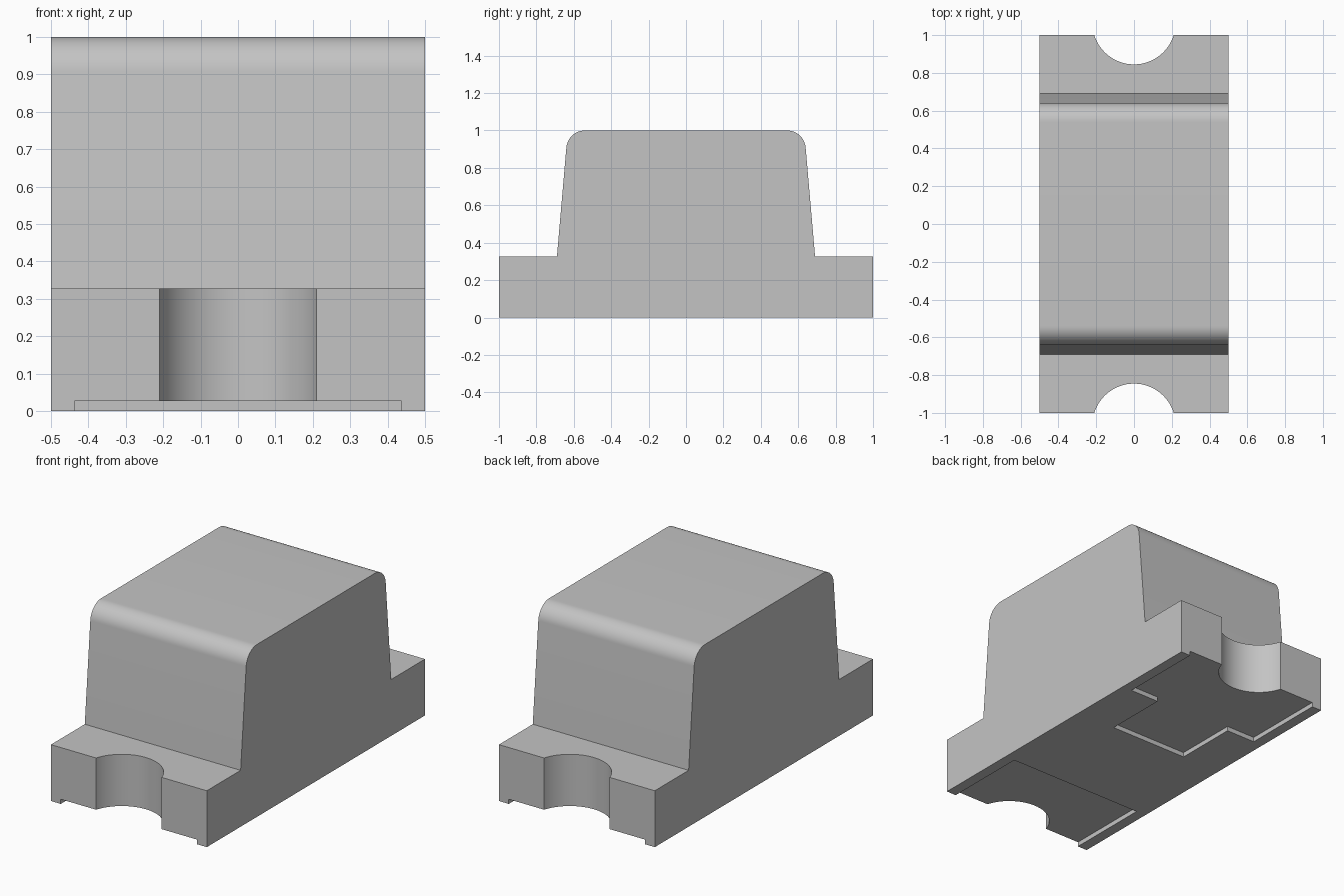
import bpy
import bmesh
from math import cos, sin, radians
from mathutils import Vector

cube = bpy.data.objects.get("Cube")
if cube:
    bpy.data.objects.remove(cube, do_unlink=True)

grey = bpy.data.materials.new("plain grey")
grey.use_nodes = True
GREY = (0.55, 0.55, 0.55, 1)
grey.diffuse_color = GREY
grey.node_tree.nodes["Principled BSDF"].inputs["Base Color"].default_value = GREY


def prism(name, outline, direction):
    """Extrude a closed 3D outline along a direction into a solid."""
    bm = bmesh.new()
    face = bm.faces.new([bm.verts.new(p) for p in outline])
    result = bmesh.ops.extrude_face_region(bm, geom=[face], use_keep_orig=True)
    moved = [v for v in result["geom"] if isinstance(v, bmesh.types.BMVert)]
    bmesh.ops.translate(bm, verts=moved, vec=Vector(direction))
    bmesh.ops.recalc_face_normals(bm, faces=bm.faces)
    mesh = bpy.data.meshes.new(name)
    bm.to_mesh(mesh)
    bm.free()
    mesh.materials.append(grey)
    obj = bpy.data.objects.new(name, mesh)
    bpy.context.collection.objects.link(obj)
    return obj


def cut(target, cutter):
    """Subtract the cutter from the target, then discard the cutter."""
    cutter.hide_render = True
    mod = target.modifiers.new("cut", "BOOLEAN")
    mod.operation, mod.solver, mod.object = "DIFFERENCE", "EXACT", cutter
    bpy.context.view_layer.objects.active = target
    bpy.ops.object.modifier_apply(modifier=mod.name)
    bpy.data.objects.remove(cutter, do_unlink=True)


# Package body: base ledges and a drafted lens block with rounded top edges
half = [(1, 0), (1, 0.327), (0.69, 0.327)]
for i in range(17):
    a = radians(5 + 85 * i / 16)
    half.append((0.54 + 0.1 * cos(a), 0.9 + 0.1 * sin(a)))
profile = half + [(-y, z) for y, z in reversed(half)]
body = prism("package_body", [(-0.5, y, z) for y, z in profile], (1, 0, 0))

# Half-round terminal notches at both ends
for side in (-1, 1):
    ring = [(0.22 * cos(radians(a)), side * 1.065 + 0.22 * sin(radians(a)), -0.1)
            for a in range(0, 360, 5)]
    cut(body, prism("notch_cutter", ring, (0, 0, 0.6)))

# Shallow pad recesses underneath: plain at the front, stepped at the back
front_half = [(0.4375, -1.1), (0.4375, -0.5)]
back_half = [(0.4375, 1.1), (0.4375, 0.5), (0.25, 0.5), (0.25, 0.125)]
for pad in (front_half, back_half):
    outline = pad + [(-x, y) for x, y in reversed(pad)]
    cut(body, prism("pad_cutter", [(x, y, -0.1) for x, y in outline], (0, 0, 0.127)))

# Smooth rounds, crisp corners
bpy.ops.object.select_all(action="DESELECT")
body.select_set(True)
bpy.context.view_layer.objects.active = body
bpy.ops.object.shade_smooth_by_angle(angle=radians(30))
